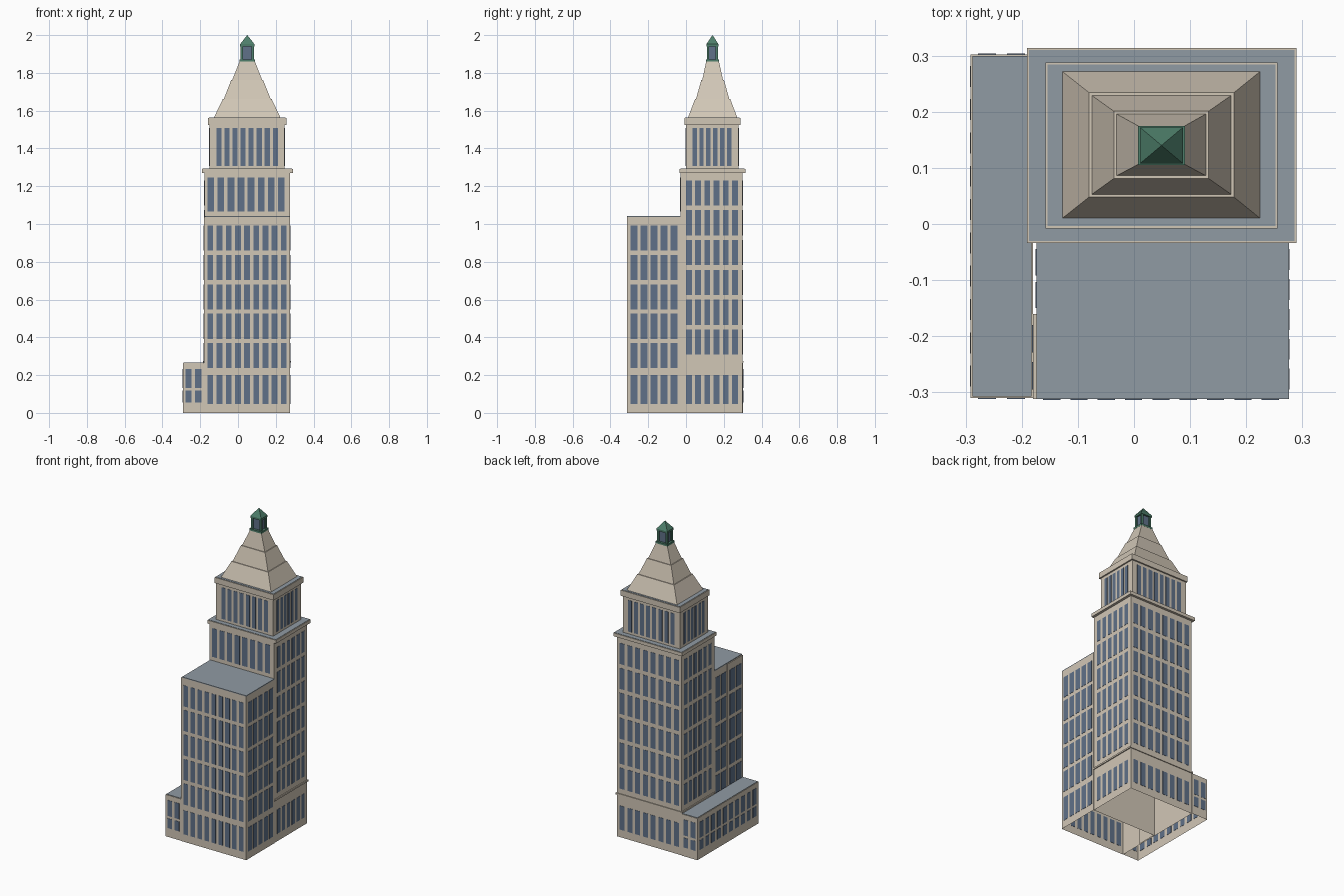
import bpy
import bmesh
from mathutils import Matrix, Vector

if "Cube" in bpy.data.objects:
    bpy.data.objects.remove(bpy.data.objects["Cube"], do_unlink=True)


def material(name, rgb):
    mat = bpy.data.materials.new(name)
    mat.use_nodes = True
    mat.diffuse_color = (*rgb, 1)
    mat.node_tree.nodes["Principled BSDF"].inputs["Base Color"].default_value = (*rgb, 1)
    return mat


STONE = material("warm stone", (0.64, 0.57, 0.47))
GLASS = material("blue glass", (0.115, 0.165, 0.25))
ROOF = material("slate grey roof", (0.28, 0.325, 0.37))
GREEN = material("green copper", (0.075, 0.21, 0.145))


def finish(name, bm, mat):
    bmesh.ops.recalc_face_normals(bm, faces=bm.faces)
    mesh = bpy.data.meshes.new(name)
    bm.to_mesh(mesh)
    bm.free()
    mesh.materials.append(mat)
    obj = bpy.data.objects.new(name, mesh)
    bpy.context.scene.collection.objects.link(obj)
    return obj


def add_box(bm, x, y, z):
    lo, hi = Vector((x[0], y[0], z[0])), Vector((x[1], y[1], z[1]))
    m = Matrix.Translation((lo + hi) / 2) @ Matrix.Diagonal((*(hi - lo), 1))
    bmesh.ops.create_cube(bm, size=1, matrix=m)


def box(name, x, y, z, mat):
    bm = bmesh.new()
    add_box(bm, x, y, z)
    finish(name, bm, mat)


def prism(name, outline, z, mat):
    """Extruded footprint with an open underside."""
    bm = bmesh.new()
    face = bm.faces.new([bm.verts.new((px, py, z[0])) for px, py in outline])
    out = bmesh.ops.extrude_face_region(bm, geom=[face])
    tops = [v for v in out["geom"] if isinstance(v, bmesh.types.BMVert)]
    bmesh.ops.translate(bm, verts=tops, vec=(0, 0, z[1] - z[0]))
    low = [f for f in bm.faces if all(abs(v.co.z - z[0]) < 1e-5 for v in f.verts)]
    bmesh.ops.delete(bm, geom=low, context="FACES_ONLY")
    finish(name, bm, mat)


def rect(x, y):
    return [(x[0], y[0]), (x[1], y[0]), (x[1], y[1]), (x[0], y[1])]


def grow(span, d):
    return (span[0] - d, span[1] + d)


def frustum(name, low, high, z, mat):
    """Solid between two rectangles given as (x span, y span)."""
    bm = bmesh.new()
    a = [bm.verts.new((*p, z[0])) for p in rect(*low)]
    b = [bm.verts.new((*p, z[1])) for p in rect(*high)]
    bm.faces.new(a)
    bm.faces.new(b)
    for i in range(4):
        j = (i + 1) % 4
        bm.faces.new((a[i], a[j], b[j], b[i]))
    finish(name, bm, mat)


def windows(name, axis, plane, span, cols, rows, fill=0.63):
    """Grid of thin panes on the wall at axis = plane."""
    bm = bmesh.new()
    pitch = (span[1] - span[0]) / (cols - 1 + fill)
    depth = grow((plane, plane), 0.0015)
    for z in rows:
        for i in range(cols):
            u = span[0] + i * pitch
            pane = (u, u + pitch * fill)
            if axis == "x":
                add_box(bm, depth, pane, z)
            else:
                add_box(bm, pane, depth, z)
    finish(name, bm, GLASS)


def floors(top, pitch, count, height=0.133):
    return [(top - i * pitch - height, top - i * pitch) for i in range(count)]


GROUND = [(0.048, 0.20)]

# Front block with a shallow recess in its left-hand wall
X0, X1, Y0, YM = -0.18, 0.276, -0.312, -0.03
prism("front_block", [(X0, Y0), (X1, Y0), (X1, YM), (X0 + 0.006, YM),
                      (X0 + 0.006, -0.16), (X0, -0.16)], (0, 1.037), STONE)
box("front_block_roof", (X0 + 0.006, X1), (Y0, YM), (1.036, 1.042), ROOF)
block_rows = floors(0.992, 0.1555, 5)
windows("front_block_front_windows", "y", Y0, (-0.162, 0.258), 9, block_rows + GROUND)
windows("front_block_right_windows", "x", X1, (-0.295, -0.045), 5, block_rows + GROUND, 0.7)
windows("front_block_left_windows", "x", X0, (-0.295, -0.18), 2, block_rows, 0.75)
windows("front_block_recess_windows", "x", X0 + 0.006, (-0.15, -0.045), 2, block_rows, 0.8)

# Main tower
TX, TY = (-0.178, 0.274), (YM, 0.299)
prism("tower", rect(TX, TY), (0, 1.28), STONE)
box("tower_base_ledge", grow(TX, 0.006), (YM, 0.304), (0.266, 0.276), STONE)
tower_rows = floors(1.231, 0.158, 6)
windows("tower_right_windows", "x", TX[1], (0, 0.274), 6, tower_rows + GROUND)
windows("tower_left_windows", "x", TX[0], (0, 0.274), 6, tower_rows)
windows("tower_back_windows", "y", TY[1], (-0.16, 0.255), 8, tower_rows + GROUND)
windows("tower_front_windows", "y", TY[0], (-0.162, 0.247), 8, [(1.066, 1.247)], 0.67)


def cornice(name, x, y, z):
    box(name, x, y, z, STONE)
    box(name + "_roof", grow(x, -0.004), grow(y, -0.004), (z[1] - 0.002, z[1] + 0.002), ROOF)


cornice("tower_cornice", (-0.191, 0.290), (-0.034, 0.314), (1.27, 1.291))

# Low side wing
WX, WY = (-0.291, X0), (-0.31, 0.302)
prism("side_wing", rect(WX, WY), (0, 0.264), STONE)
box("side_wing_roof", grow(WX, -0.003), grow(WY, -0.003), (0.262, 0.267), ROOF)
wing_rows = [(0.133, 0.233), (0.056, 0.118)]
windows("side_wing_left_windows", "x", WX[0], (-0.29, 0.282), 10, wing_rows)
for label, y in (("front", WY[0]), ("back", WY[1])):
    windows("side_wing_" + label + "_windows", "y", y, (-0.278, -0.194), 2, wing_rows)

# Upper storey
UX, UY = (-0.152, 0.247), (-0.001, 0.279)
box("upper_storey", UX, UY, (1.288, 1.535), STONE)
for label, y in zip(("front", "back"), UY):
    windows("upper_" + label + "_windows", "y", y, (-0.114, 0.211), 8, [(1.308, 1.507)])
for label, x in zip(("left", "right"), UX):
    windows("upper_" + label + "_side_windows", "x", x, (0.034, 0.240), 6, [(1.308, 1.507)])
cornice("upper_cornice", (-0.158, 0.256), (-0.008, 0.288), (1.525, 1.561))

# Stepped stone spire
tiers = [((-0.128, 0.225), (0.010, 0.272)), ((-0.080, 0.178), (0.048, 0.234)),
         ((-0.036, 0.133), (0.081, 0.201)), ((0.009, 0.089), (0.107, 0.174))]
for i in range(3):
    low = tiers[i] if i == 0 else tuple(grow(s, -0.005) for s in tiers[i])
    z0 = 1.562 + i * 0.1
    frustum(f"spire_tier_{i + 1}", low, tiers[i + 1], (z0, z0 + 0.1), STONE)

# Copper lantern on top
LX, LY = (0.014, 0.084), (0.111, 0.169)
box("lantern_base", grow(LX, 0.007), grow(LY, 0.006), (1.86, 1.872), GREEN)
box("lantern_glass", grow(LX, -0.008), grow(LY, -0.008), (1.87, 1.945), GLASS)
bm = bmesh.new()
for x in (LX[0], LX[1] - 0.012):
    for y in (LY[0], LY[1] - 0.012):
        add_box(bm, (x, x + 0.012), (y, y + 0.012), (1.87, 1.945))
finish("lantern_posts", bm, GREEN)
box("lantern_eave", grow(LX, 0.003), grow(LY, 0.003), (1.94, 1.952), GREEN)
tip = ((0.0485, 0.0495), (0.1395, 0.1405))
frustum("lantern_roof", (grow(LX, 0.003), grow(LY, 0.003)), tip, (1.952, 2.0), GREEN)
